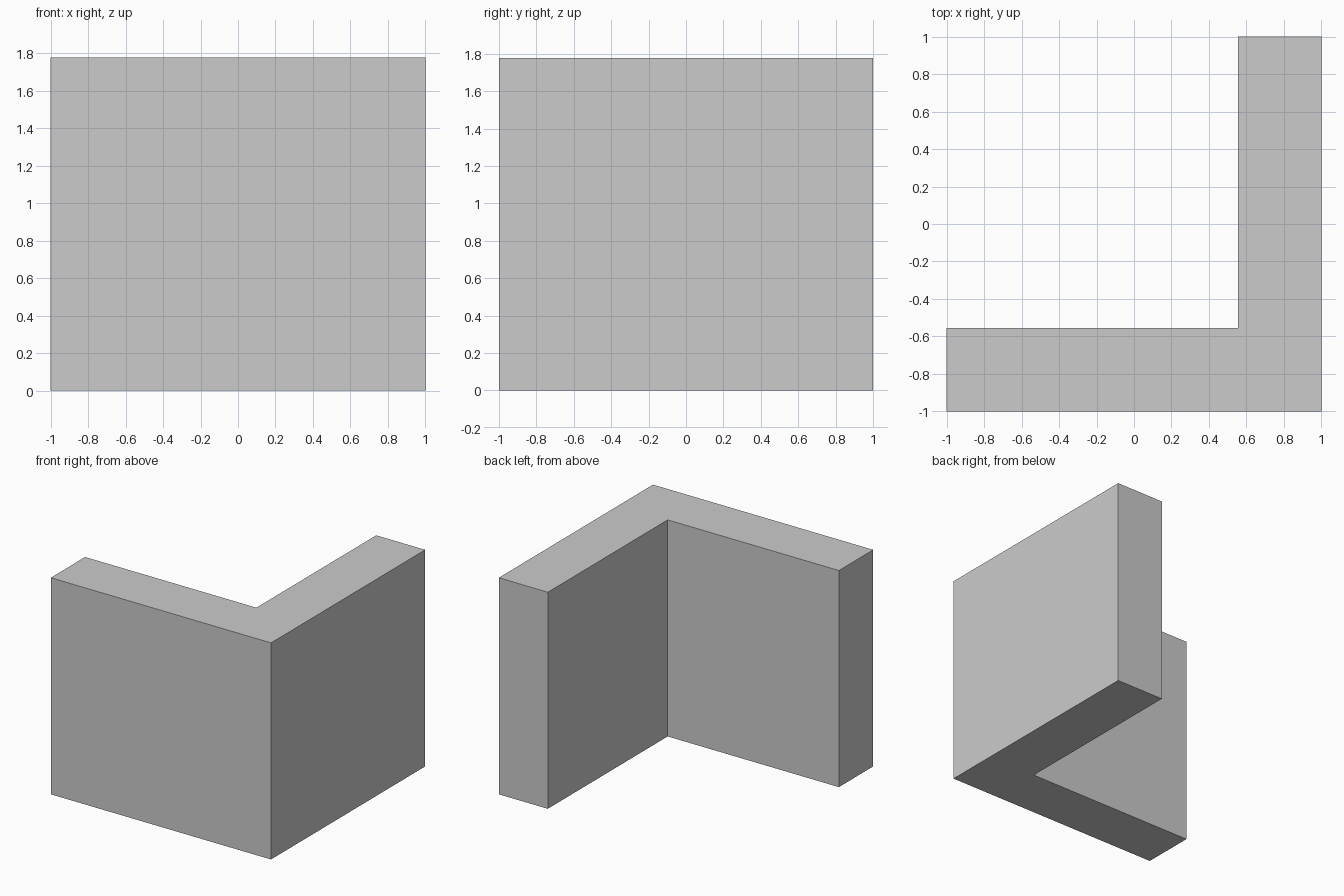
import bpy, bmesh

if "Cube" in bpy.data.objects:
    bpy.data.objects.remove(bpy.data.objects["Cube"])

HEIGHT = 1.778
INNER = 0.555  # distance of the inner wall faces from the centre

# L-shaped floor plan, extruded upward into one solid corner wall
plan = [(-1, -1), (1, -1), (1, 1), (INNER, 1), (INNER, -INNER), (-1, -INNER)]

bm = bmesh.new()
base = bm.faces.new([bm.verts.new((x, y, 0)) for x, y in plan])
top = bmesh.ops.extrude_face_region(bm, geom=[base], use_keep_orig=True)
top_verts = [g for g in top["geom"] if isinstance(g, bmesh.types.BMVert)]
bmesh.ops.translate(bm, verts=top_verts, vec=(0, 0, HEIGHT))
bmesh.ops.recalc_face_normals(bm, faces=bm.faces)

mesh = bpy.data.meshes.new("corner_wall")
bm.to_mesh(mesh)
bm.free()
bpy.context.collection.objects.link(bpy.data.objects.new("corner_wall", mesh))
